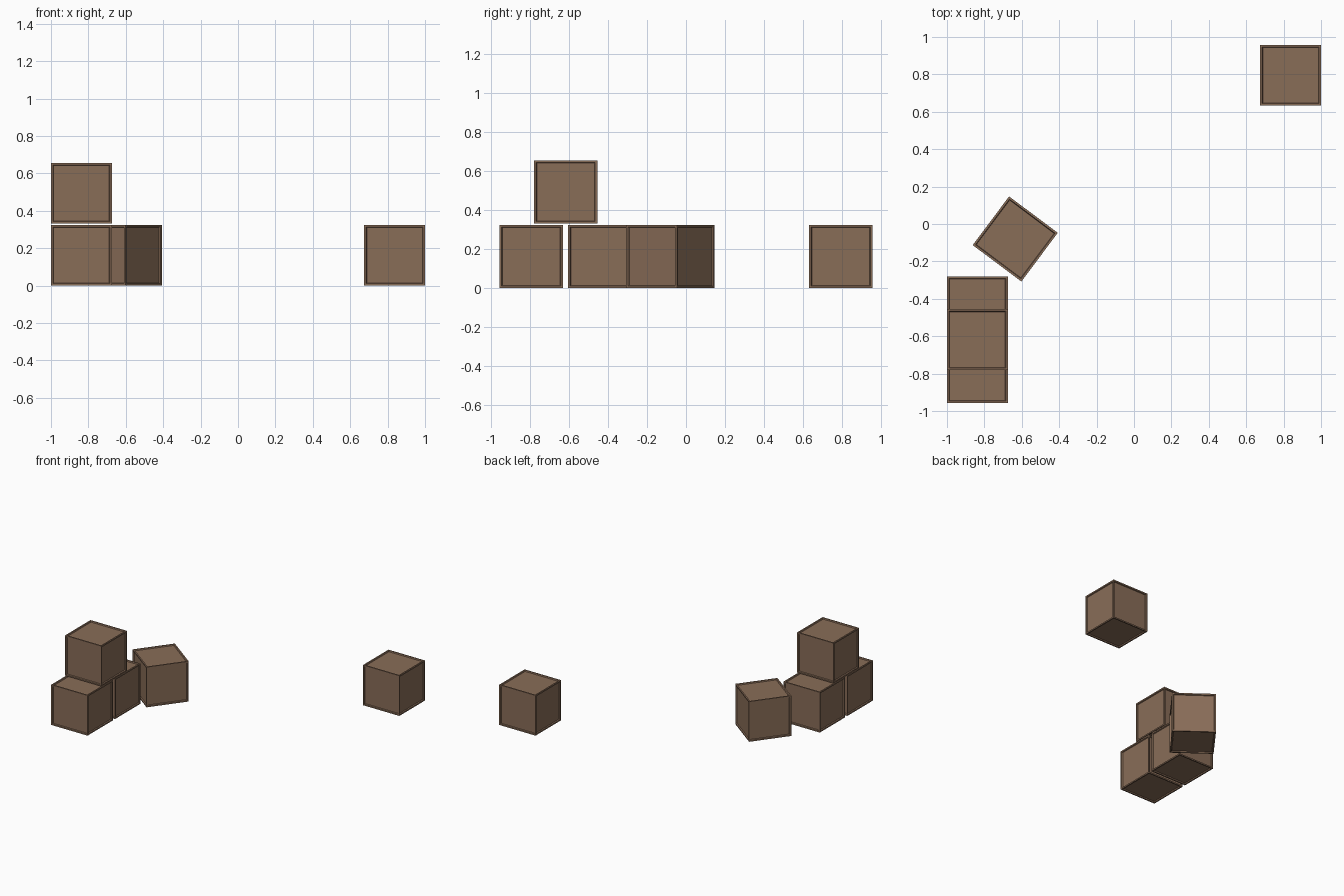
import bpy, bmesh, math

if "Cube" in bpy.data.objects:
    bpy.data.objects.remove(bpy.data.objects["Cube"])

SIZE = 0.325      # crate edge length
FRAME = 0.015     # width of the raised border
SLOPE = 0.005     # inward slope of the recess walls
DEPTH = 0.008     # panel recess depth

wood = bpy.data.materials.new("brown_wood")
wood.diffuse_color = (0.250, 0.153, 0.097, 1.0)
wood.use_nodes = True
wood.node_tree.nodes["Principled BSDF"].inputs["Base Color"].default_value = wood.diffuse_color


def crate(name, x, y, z, turn=0.0):
    """Cube with a raised border and recessed panel on all six sides."""
    bm = bmesh.new()
    bmesh.ops.create_cube(bm, size=SIZE)
    panels = list(bm.faces)
    # flat border, then sloped recess
    bmesh.ops.inset_individual(bm, faces=panels, thickness=FRAME, depth=0.0)
    bmesh.ops.inset_individual(bm, faces=panels, thickness=SLOPE, depth=-DEPTH)
    bmesh.ops.recalc_face_normals(bm, faces=bm.faces)
    mesh = bpy.data.meshes.new(name)
    bm.to_mesh(mesh)
    bm.free()
    mesh.materials.append(wood)
    ob = bpy.data.objects.new(name, mesh)
    ob.location = (x, y, z + SIZE / 2)
    ob.rotation_euler.z = math.radians(turn)
    bpy.context.collection.objects.link(ob)
    return ob


# stack of three on the left
crate("front_crate", -0.8375, -0.795, 0.0)
crate("middle_crate", -0.8375, -0.443, 0.0)
crate("top_crate", -0.8375, -0.618, 0.331)
# turned crate beside the stack
crate("turned_crate", -0.635, -0.08, 0.0, -36.8)
# lone crate at the back right
crate("lone_crate", 0.8375, 0.795, 0.0)
